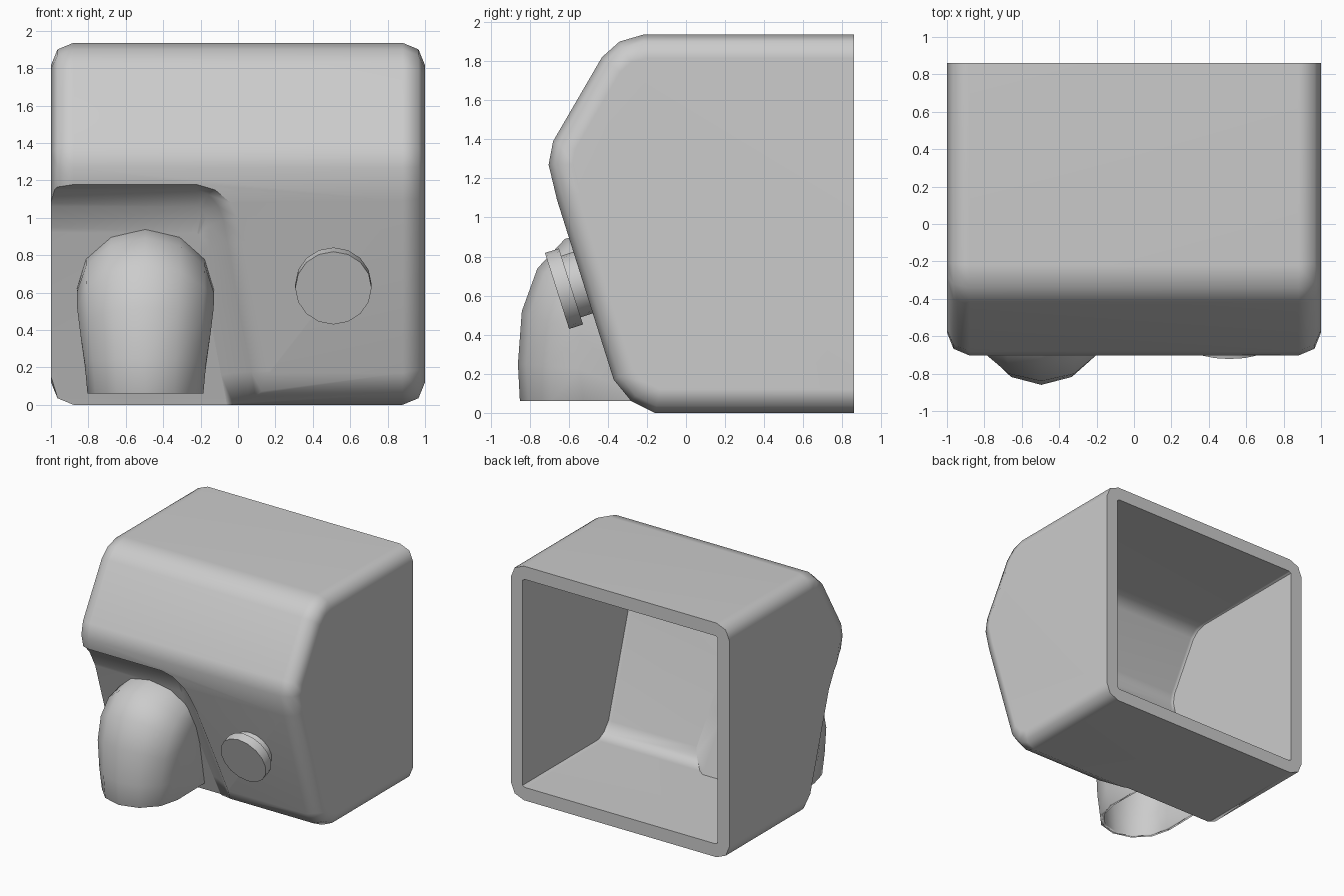
import bpy, bmesh
from math import sin, cos, pi, radians
from mathutils import Vector

if "Cube" in bpy.data.objects:
    bpy.data.objects.remove(bpy.data.objects["Cube"])


def finish(bm, name, angle=None, recalc=True):
    if recalc:
        bmesh.ops.recalc_face_normals(bm, faces=bm.faces)
    me = bpy.data.meshes.new(name)
    bm.to_mesh(me)
    bm.free()
    ob = bpy.data.objects.new(name, me)
    bpy.context.collection.objects.link(ob)
    if angle:
        smooth(ob, angle)
    return ob


def activate(ob):
    bpy.ops.object.select_all(action='DESELECT')
    ob.select_set(True)
    bpy.context.view_layer.objects.active = ob


def smooth(ob, angle):
    activate(ob)
    bpy.ops.object.shade_smooth_by_angle(angle=radians(angle))


def subtract(ob, cutter):
    """Cut, trying a second solver if the first returns nothing."""
    spare = ob.data.copy()
    for solver in ('EXACT', 'MANIFOLD', 'FLOAT'):
        m = ob.modifiers.new("cut", 'BOOLEAN')
        m.operation, m.solver, m.object = 'DIFFERENCE', solver, cutter
        activate(ob)
        bpy.ops.object.modifier_apply(modifier=m.name)
        if len(ob.data.polygons) > 5:
            break
        ob.data = spare.copy()
    bpy.data.objects.remove(cutter)


def loft(bm, rings, closed=True, caps=True):
    vs = [[bm.verts.new(p) for p in r] for r in rings]
    n = len(rings[0])
    for a, b in zip(vs, vs[1:]):
        for i in range(n if closed else n - 1):
            j = (i + 1) % n
            bm.faces.new((a[i], a[j], b[j], b[i]))
    if caps:
        bm.faces.new(vs[0])
        bm.faces.new(vs[-1])


# Housing side profile: y, z; the first edge is the open back
PROFILE = [(.86, 0), (.86, 1.935), (-.22, 1.935), (-.34, 1.90), (-.43, 1.82),
           (-.68, 1.39), (-.703, 1.27), (-.66, 1.09), (-.37, .17), (-.28, .06), (-.16, 0)]


def inset(amount, back):
    pts = [Vector(p) for p in PROFILE]
    n = len(pts)
    normals = []
    for i in range(n):
        d = (pts[(i + 1) % n] - pts[i]).normalized()
        normals.append(Vector((-d.y, d.x)))
    out = []
    for i in range(n):
        a, b = normals[i - 1], normals[i]
        da, db = (0 if (i - 1) % n == 0 else amount), (0 if i == 0 else amount)
        det = a.x * b.y - a.y * b.x
        p = pts[i] + Vector(((da * b.y - db * a.y) / det, (a.x * db - b.x * da) / det))
        out.append((back if i < 2 else p.x, p.y))
    return out


def block(name, sections, back):
    """Loft across x through inset copies of the profile, mirrored left to right."""
    both = [(-x, o) for x, o in sections] + [(x, o) for x, o in reversed(sections)]
    bm = bmesh.new()
    loft(bm, [[(x, y, z) for y, z in inset(o, back)] for x, o in both])
    return finish(bm, name)


# Recess outline: x, z and the direction in which it narrows
OUTLINE = [(-1.2, 1.18, 0, 1), (-.22, 1.18, 0, 1), (-.12, 1.15, .36, .9),
           (-.04, 1.08, .65, .65), (0, 1, .78, .35), (.04, .87, .95, .2),
           (.1, .55, 1, .12), (.17, .18, 1, .08), (.22, -.1, 1, 0), (-1.2, -.1, 0, 0)]


def recess_cutter(levels):
    """Sloping pocket that follows the tilted lower front face."""
    bm = bmesh.new()
    rings = []
    for inset_x, inset_z, depth in levels:
        ring = []
        for x, z, nx, nz in OUTLINE:
            x, z = x - inset_x * nx, z - inset_z * nz
            ring.append((x, -.317 - .315 * z + depth, z))
        rings.append(ring)
    loft(bm, rings)
    bmesh.ops.triangulate(bm, faces=bm.faces)
    return finish(bm, "recess_cutter")


# Housing shell with recess
housing = block("housing", [(1, .12), (.965, .035), (.88, 0)], .86)
subtract(housing, recess_cutter([(0, 0, -.4), (0, 0, 0), (.1, .03, .08),
                                 (.2, .12, .14), (.26, .26, .17)]))
cavity = block("cavity", [(.892, .12), (.87, .108)], 1.0)
subtract(cavity, recess_cutter([(.05, -.03, -.4), (.05, -.03, .1), (.27, .2, .26)]))
subtract(housing, cavity)
smooth(housing, 50)
m = housing.modifiers.new("flat_panels", 'WEIGHTED_NORMAL')
m.keep_sharp = True

# Spout: hood fanning from a pivot at the wall, opening downwards
# front y, front z, back y, back z, half width
SPOUT = [(-.85, .06, -.20, .06, .31), (-.86, .25, -.23, .20, .325),
         (-.84, .52, -.25, .27, .35), (-.76, .74, -.255, .295, .365),
         (-.62, .89, -.25, .305, .367), (-.38, .955, -.20, .31, .365)]
MID = -.495
bm = bmesh.new()
rings = []
for fy, fz, by, bz, rx in SPOUT:
    c = Vector((MID, (fy + by) / 2, (fz + bz) / 2))
    h = Vector((0, (fy - by) / 2, (fz - bz) / 2))
    arc = [c + h * cos(t * pi / 6) + Vector((rx * sin(t * pi / 6), 0, 0))
           for t in range(-3, 4)]
    rings.append([Vector((MID - .305, -.16, .06))] + arc + [Vector((MID + .305, -.16, .06))])
loft(bm, rings, False, False)
bmesh.ops.remove_doubles(bm, verts=bm.verts, dist=1e-4)
bmesh.ops.recalc_face_normals(bm, faces=bm.faces)
if sum(f.normal.y for f in bm.faces) > 0:
    bmesh.ops.reverse_faces(bm, faces=bm.faces)
spout = finish(bm, "spout", 50, False)
m = spout.modifiers.new("wall", 'SOLIDIFY')
m.thickness, m.offset = .035, -1
m = spout.modifiers.new("clean_rim", 'WEIGHTED_NORMAL')
m.keep_sharp = True

# Push button: wide cap on a narrower neck, square to the front face
inward = Vector((0, .953, .303))
up = Vector((0, -.303, .953))
bm = bmesh.new()
rings = []
for r, d in ((.204, 0), (.204, .075), (.165, .075), (.165, .19)):
    rings.append([Vector((.51, -.66, .624)) + inward * d
                  + r * (up * cos(t * pi / 8) + Vector((sin(t * pi / 8), 0, 0)))
                  for t in range(16)])
loft(bm, rings)
finish(bm, "push_button", 35)
